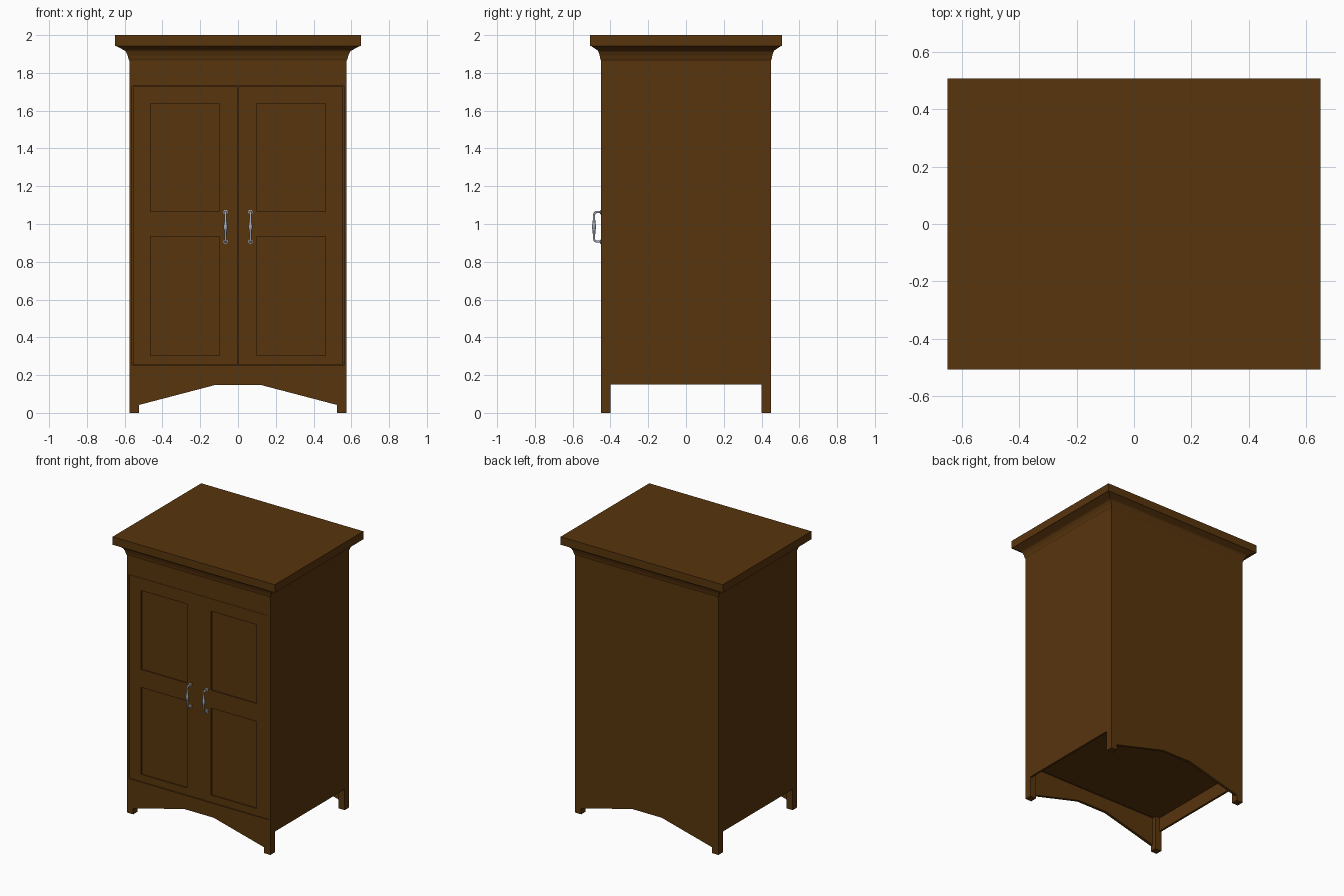
import bpy, bmesh, math

if "Cube" in bpy.data.objects:
    bpy.data.objects.remove(bpy.data.objects["Cube"])


def material(name, rgb):
    m = bpy.data.materials.new(name)
    m.diffuse_color = (*rgb, 1)
    m.use_nodes = True
    m.node_tree.nodes["Principled BSDF"].inputs["Base Color"].default_value = m.diffuse_color
    return m


WOOD = material("dark brown wood", (0.098, 0.035, 0.004))
METAL = material("silver metal", (0.36, 0.40, 0.45))


def finish(bm, name, mat=WOOD):
    bmesh.ops.recalc_face_normals(bm, faces=bm.faces[:])
    me = bpy.data.meshes.new(name)
    bm.to_mesh(me)
    bm.free()
    me.materials.append(mat)
    ob = bpy.data.objects.new(name, me)
    bpy.context.collection.objects.link(ob)
    return ob


def box(name, x, y, z):
    bm = bmesh.new()
    bmesh.ops.create_cube(bm, size=1)
    for v in bm.verts:
        v.co = [(a + b) / 2 + c * (b - a) for (a, b), c in zip((x, y, z), v.co)]
    return finish(bm, name)


def arched_panel(name, y0, y1, top):
    # flat board with an arched lower edge, cut around the feet
    half = [(0.12, 0.148), (0.525, 0.042), (0.525, 0.15), (0.56, 0.15), (0.56, top)]
    outline = half + [(-x, z) for x, z in reversed(half)]
    bm = bmesh.new()
    f = bm.faces.new([bm.verts.new((x, y0, z)) for x, z in outline])
    ext = bmesh.ops.extrude_face_region(bm, geom=[f])
    for v in ext["geom"]:
        if isinstance(v, bmesh.types.BMVert):
            v.co.y = y1
    return finish(bm, name)


# carcass
for s, side in ((-1, "left"), (1, "right")):
    box(f"{side}_side_panel", sorted((s * 0.56, s * 0.575)), (-0.45, 0.45), (0.15, 1.88))
    for t, end in ((-1, "front"), (1, "back")):
        box(f"{end}_{side}_foot", sorted((s * 0.525, s * 0.575)),
            sorted((t * 0.40, t * 0.45)), (0, 0.15))
        box(f"{end}_{side}_foot_block", sorted((s * 0.525, s * 0.56)),
            sorted((t * 0.40, t * 0.43)), (0.15, 0.25))
arched_panel("front_apron", -0.45, -0.43, 0.25)
arched_panel("back_panel", 0.43, 0.45, 1.88)
box("front_header", (-0.56, 0.56), (-0.45, -0.43), (1.73, 1.88))
box("floor_board", (-0.56, 0.56), (-0.42, 0.43), (0.25, 0.27))

# cornice and top slab: stacked rectangles (half x, half y, z)
rings = [(0.574, 0.449, 1.862), (0.580, 0.454, 1.875), (0.584, 0.457, 1.892),
         (0.594, 0.464, 1.913), (0.603, 0.469, 1.920), (0.645, 0.503, 1.942),
         (0.65, 0.507, 1.942), (0.65, 0.507, 2.0)]
bm = bmesh.new()
loops = [[bm.verts.new((sx * hx, sy * hy, z))
          for sx, sy in ((-1, -1), (1, -1), (1, 1), (-1, 1))] for hx, hy, z in rings]
for a, b in zip(loops, loops[1:]):
    for i in range(4):
        j = (i + 1) % 4
        bm.faces.new((a[i], a[j], b[j], b[i]))
bm.faces.new(loops[0])
bm.faces.new(loops[-1])
finish(bm, "cornice_top")


# doors with two recessed panels each
def door(name, s):
    xs = [0.0015, 0.097, 0.463, 0.557]
    zs = [0.253, 0.305, 0.935, 1.065, 1.637, 1.727]
    y = -0.447
    bm = bmesh.new()
    g = [[bm.verts.new((s * x, y, z)) for z in zs] for x in xs]
    panels = []
    for i in range(3):
        for k in range(5):
            f = bm.faces.new((g[i][k], g[i + 1][k], g[i + 1][k + 1], g[i][k + 1]))
            if i == 1 and k in (1, 3):
                panels.append(f)
    rim = [e for e in bm.edges if e.is_boundary]
    for f in bmesh.ops.extrude_discrete_faces(bm, faces=panels)["faces"]:
        for v in f.verts:
            v.co.y += 0.008
    # door edges and back
    ext = bmesh.ops.extrude_edge_only(bm, edges=rim)["geom"]
    for v in ext:
        if isinstance(v, bmesh.types.BMVert):
            v.co.y += 0.02
    bmesh.ops.contextual_create(bm, geom=[e for e in ext if isinstance(e, bmesh.types.BMEdge)])
    return finish(bm, name)


# handles: swept round bar, thicker at the bead and the mounts
def handle(name, x):
    half = [(-0.445, 0.078, 0.012), (-0.453, 0.078, 0.012), (-0.455, 0.078, 0.006),
            (-0.475, 0.078, 0.006), (-0.483, 0.074, 0.006), (-0.487, 0.064, 0.0055),
            (-0.487, 0.014, 0.0075), (-0.487, 0.010, 0.010), (-0.487, 0.004, 0.010)]
    path = half + [(y, -z, r) for y, z, r in reversed(half)]
    n = 12
    bm = bmesh.new()
    loops = []
    for i, (y, z, r) in enumerate(path):
        p, q = path[max(i - 1, 0)], path[min(i + 1, len(path) - 1)]
        dy, dz = q[0] - p[0], q[1] - p[1]
        d = math.hypot(dy, dz)
        ny, nz = -dz / d, dy / d
        loops.append([bm.verts.new((x + r * math.cos(a), y + r * math.sin(a) * ny,
                                    0.985 + z + r * math.sin(a) * nz))
                      for a in (2 * math.pi * k / n for k in range(n))])
    for a, b in zip(loops, loops[1:]):
        for i in range(n):
            j = (i + 1) % n
            bm.faces.new((a[i], a[j], b[j], b[i]))
    bm.faces.new(loops[0])
    bm.faces.new(loops[-1])
    ob = finish(bm, name, METAL)
    bpy.ops.object.select_all(action='DESELECT')
    ob.select_set(True)
    bpy.context.view_layer.objects.active = ob
    bpy.ops.object.shade_smooth_by_angle(angle=math.radians(40))


for s, side in ((-1, "left"), (1, "right")):
    door(f"{side}_door", s)
    handle(f"{side}_door_handle", s * 0.066)
